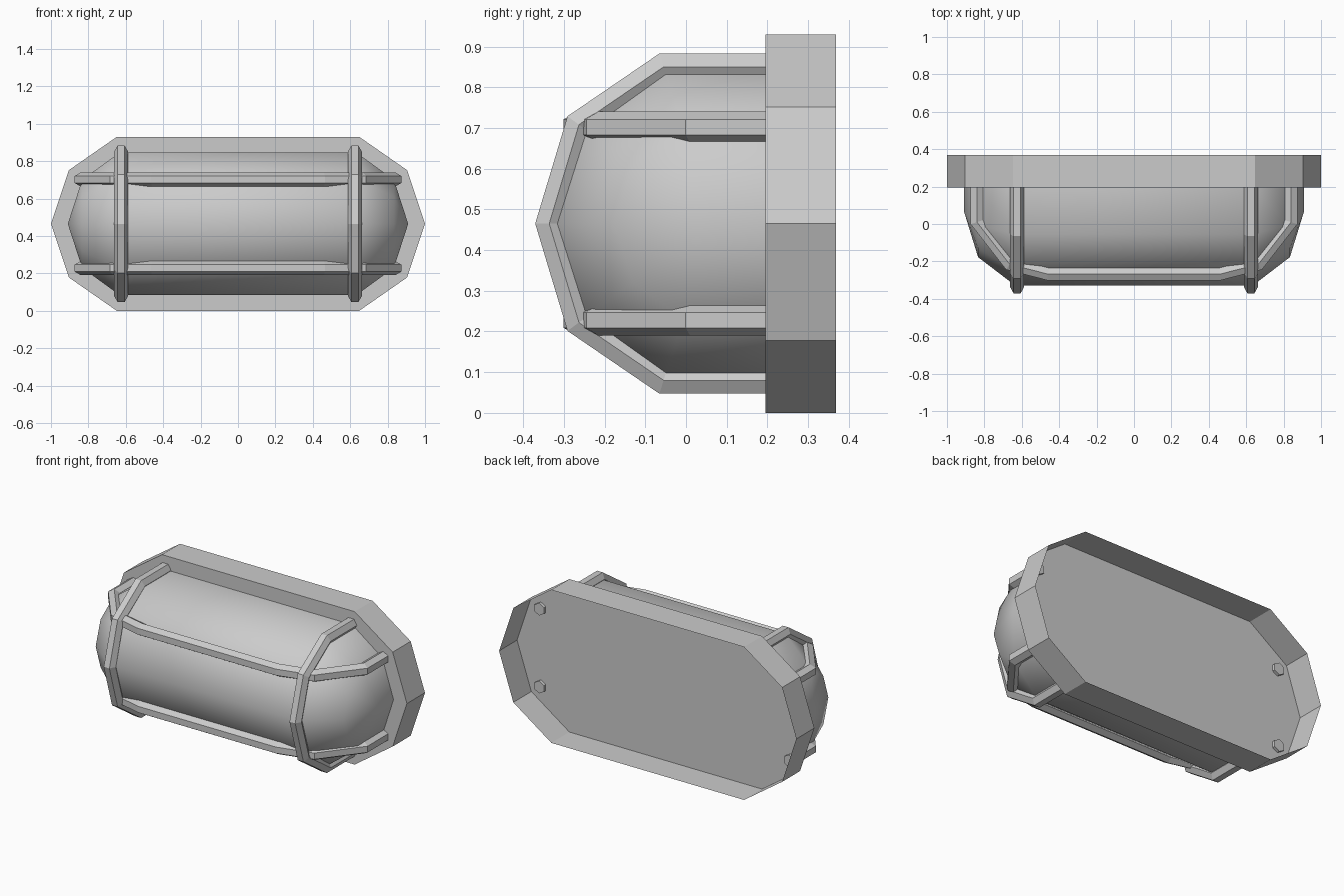
import bpy, bmesh, math
from mathutils import Vector

if "Cube" in bpy.data.objects:
    bpy.data.objects.remove(bpy.data.objects["Cube"])

ZC = 0.465      # height of the centre line
FLOOR = 0.195   # y of the mounting face


def finish(name, bm, smooth=False, recalc=True):
    if recalc:
        bmesh.ops.recalc_face_normals(bm, faces=bm.faces[:])
    for f in bm.faces:
        f.smooth = smooth
    me = bpy.data.meshes.new(name)
    bm.to_mesh(me)
    bm.free()
    ob = bpy.data.objects.new(name, me)
    bpy.context.collection.objects.link(ob)
    return ob


def hex_bar(name, path, normal, r=0.038):
    """Mitred hexagonal bar along a planar path; hexagon points along the plane normal."""
    n = Vector(normal)
    pts = [Vector(p) for p in path]
    bm = bmesh.new()
    rings = []
    for i, p in enumerate(pts):
        a = (p - pts[i - 1]).normalized() if i else None
        b = (pts[i + 1] - p).normalized() if i < len(pts) - 1 else None
        t = ((a or b) + (b or a)).normalized()
        side = n.cross(t)
        stretch = 1 / t.dot(a or b)
        rings.append([bm.verts.new(p + n * r * math.cos(k * math.pi / 3)
                                   + side * r * stretch * math.sin(k * math.pi / 3))
                      for k in range(6)])
    for u, v in zip(rings, rings[1:]):
        for k in range(6):
            bm.faces.new((u[k], u[k - 1], v[k - 1], v[k]))
    bm.faces.new(rings[0])
    bm.faces.new(rings[-1])
    return finish(name, bm)


# Mounting tray: ten-sided outline, front face and side walls, open at the back
quarter = [(1.0, 0.0), (0.904, 0.287), (0.648, 0.465)]
half = [(x, -z) for x, z in quarter[:0:-1]] + quarter
outline = half + [(-x, z) for x, z in reversed(half)]
bm = bmesh.new()
front = [bm.verts.new((x, FLOOR, ZC + z)) for x, z in outline]
back = [bm.verts.new((x, 0.368, ZC + z)) for x, z in outline]
bm.faces.new(front)
for i in range(len(front)):
    bm.faces.new((front[i - 1], back[i - 1], back[i], front[i]))
finish("mounting_tray", bm, recalc=False)

# Glass dome: half-capsule with its axis along x, sides extended straight to the tray
R, YC, XC = 0.4, 0.07, 0.51
bm = bmesh.new()


def dome_ring(x, s):
    pts = [(YC - R * s * math.cos(math.radians(a)), R * s * math.sin(math.radians(a)))
           for a in (72, 36, 0, -36, -72)]
    pts = [(FLOOR, pts[0][1])] + pts + [(FLOOR, pts[-1][1])]
    return [bm.verts.new((x, y, ZC + z)) for y, z in pts]


x1, x2 = XC + R * math.cos(math.radians(72)), XC + R * math.cos(math.radians(36))
rings = [dome_ring(x, s) for x, s in ((-x2, 0.618), (-x1, 1), (x1, 1), (x2, 0.618))]
for u, v in zip(rings, rings[1:]):
    for k in range(6):
        bm.faces.new((u[k], u[k + 1], v[k + 1], v[k]))
for ring, sx in ((rings[0], -1), (rings[-1], 1)):
    pole = bm.verts.new((sx * (XC + R), YC, ZC))
    pole_back = bm.verts.new((sx * (XC + R), FLOOR, ZC))
    for k in range(1, 5):
        bm.faces.new((ring[k], ring[k + 1], pole))
    bm.faces.new((ring[0], ring[1], pole, pole_back))
    bm.faces.new((ring[6], ring[5], pole, pole_back))
finish("glass_dome", bm, smooth=True)

# Upright guard bars
arc = [(FLOOR, 0.385), (-0.055, 0.385), (-0.263, 0.243), (-0.336, 0.0)]
arc += [(y, -z) for y, z in arc[-2::-1]]
for side, x in (("left", -0.625), ("right", 0.625)):
    hex_bar("upright_guard_" + side, [(x, y, ZC + z) for y, z in arc], (1, 0, 0))

# Long guard bars, ends poking through the tray
rail = [(0.84, 0.212), (0.84, 0.01), (0.665, -0.215), (0.46, -0.268)]
rail += [(-x, y) for x, y in reversed(rail)]
for level, z in (("lower", 0.228), ("upper", 0.702)):
    hex_bar("long_guard_" + level, [(x, y, z) for x, y in rail], (0, 0, 1))
